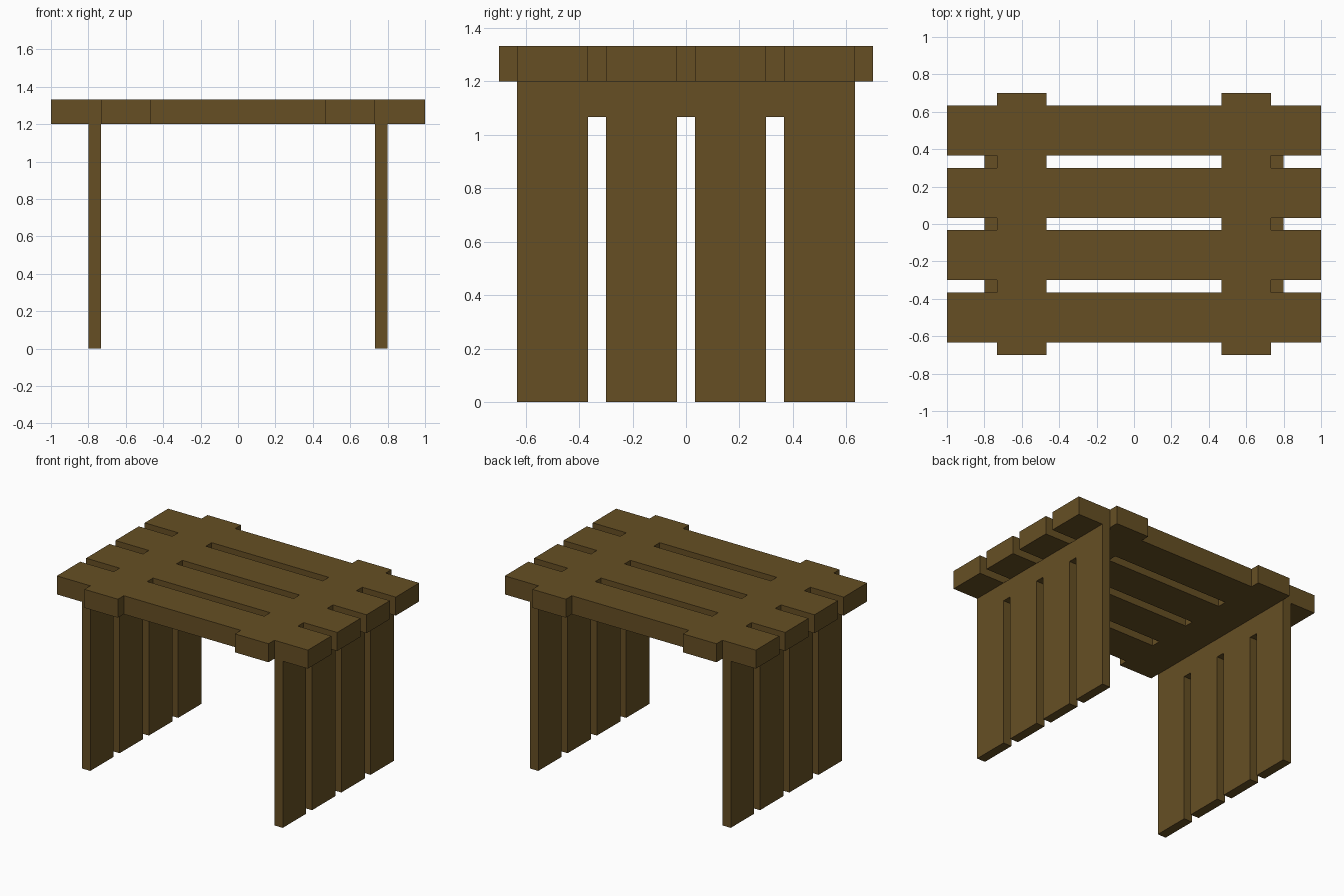
import bpy, bmesh

if "Cube" in bpy.data.objects:
    bpy.data.objects.remove(bpy.data.objects["Cube"])

U = 1 / 15  # basic module of the design

wood = bpy.data.materials.new("dark oak wood")
wood.diffuse_color = (0.133, 0.078, 0.0175, 1)
wood.use_nodes = True
wood.node_tree.nodes["Principled BSDF"].inputs["Base Color"].default_value = wood.diffuse_color


def cut_panel(name, us, vs, filled, place, thickness):
    """Flat panel of grid cells kept by a rule, thickened around its mid-plane."""
    bm = bmesh.new()
    grid = {(i, j): bm.verts.new(place(u, v))
            for i, u in enumerate(us) for j, v in enumerate(vs)}
    for i in range(len(us) - 1):
        for j in range(len(vs) - 1):
            if filled(i, j):
                bm.faces.new([grid[i, j], grid[i + 1, j],
                              grid[i + 1, j + 1], grid[i, j + 1]])
    bmesh.ops.delete(bm, geom=[v for v in bm.verts if not v.link_faces],
                     context='VERTS')
    bmesh.ops.recalc_face_normals(bm, faces=bm.faces[:])
    mesh = bpy.data.meshes.new(name)
    bm.to_mesh(mesh)
    bm.free()
    mesh.materials.append(wood)
    obj = bpy.data.objects.new(name, mesh)
    bpy.context.collection.objects.link(obj)
    mod = obj.modifiers.new("thickness", 'SOLIDIFY')
    mod.thickness = thickness
    mod.offset = 0
    return obj


# Edges of the four planks across the depth
plank_edges = [k * U for k in (-9.5, -5.5, -4.5, -0.5, 0.5, 4.5, 5.5, 9.5)]

# Table top: four long planks joined flush by two cross battens
xs = [k * U for k in (-15, -11, -7, 7, 11, 15)]
ys = [-10.5 * U] + plank_edges + [10.5 * U]
cut_panel("slatted_top", xs, ys,
          lambda i, j: j % 2 == 1 or i in (1, 3),
          lambda x, y: (x, y, 19 * U), 2 * U)

# Legs: four upright boards joined by a rail under the top
zs = [0, 16 * U, 18 * U]
for side, name in ((-1, "left_leg_panel"), (1, "right_leg_panel")):
    cut_panel(name, plank_edges, zs,
              lambda i, j: i % 2 == 0 or j == 1,
              lambda y, z: (side * 11.5 * U, y, z), U)
